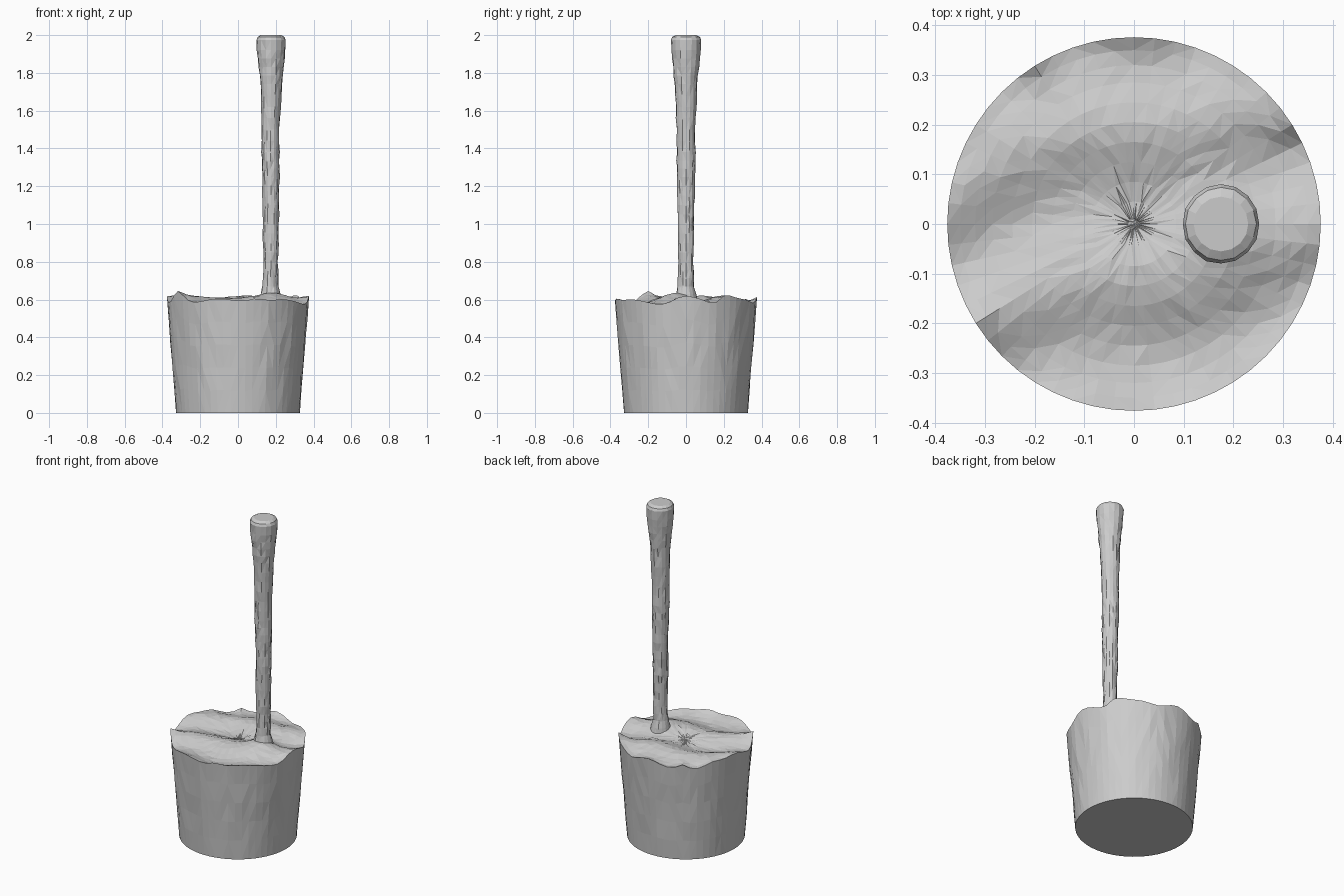
import bpy, bmesh, math, random

if "Cube" in bpy.data.objects:
    bpy.data.objects.remove(bpy.data.objects["Cube"])

random.seed(4)


def loft(name, rings):
    """Skin a list of equal-length point rings, capped at both ends, as flat triangles."""
    bm = bmesh.new()
    loops = [[bm.verts.new(p) for p in ring] for ring in rings]
    n = len(loops[0])
    for a, b in zip(loops, loops[1:]):
        for i in range(n):
            j = (i + 1) % n
            bm.faces.new((a[i], a[j], b[j], b[i]))
    bm.faces.new(loops[0][::-1])
    bm.faces.new(loops[-1])
    bmesh.ops.triangulate(bm, faces=bm.faces[:])
    bmesh.ops.recalc_face_normals(bm, faces=bm.faces[:])
    mesh = bpy.data.meshes.new(name)
    bm.to_mesh(mesh)
    bm.free()
    obj = bpy.data.objects.new(name, mesh)
    bpy.context.collection.objects.link(obj)
    return obj


# Small ragged peaks on the rim: angle in degrees, height, width in degrees
PEAKS = [(122, 0.03, 6), (148, 0.02, 9), (33, 0.035, 7), (212, 0.03, 7),
         (285, 0.02, 8), (355, 0.02, 9), (90, 0.025, 12), (60, 0.015, 8)]


def surface(x, y):
    """Height of the rough filling inside the pot."""
    r, a = math.hypot(x, y), math.degrees(math.atan2(y, x)) % 360
    across = y - 0.35 * x + 0.04 * math.sin(9 * x)
    z = 0.597 + 0.017 * math.cos(across * 21 + 2.2) + 0.006 * math.sin(14 * x + 5 * y)
    z -= 0.02 * math.exp(-((x - 0.1) ** 2 + (y + 0.37) ** 2) / 0.02)
    edge = max(0, (r - 0.24) / 0.135) ** 3
    for ang, height, width in PEAKS:
        d = (a - ang + 180) % 360 - 180
        z += edge * height * math.exp(-(d / width) ** 2)
    # Mound around the foot of the handle
    z += 0.035 * math.exp(-((x - 0.17) ** 2 + y ** 2) / 0.006)
    return min(z, 0.645)


# Pot: tapered wall closed by the rough filling
N = 56
angles = [2 * math.pi * i / N for i in range(N)]
rings = []
for t in (0, 0.2, 0.4, 0.6, 0.8, 1):
    ring = []
    for a in angles:
        c, s = math.cos(a), math.sin(a)
        z = t * surface(0.375 * c, 0.375 * s)
        r = 0.328 + 0.048 * t
        if 0 < t < 1:
            r += random.uniform(-0.003, 0.002)
        ring.append((r * c, r * s, z))
    rings.append(ring)
for r in (0.35, 0.32, 0.285, 0.245, 0.205, 0.165, 0.125, 0.085, 0.045, 0.012):
    ring = []
    for a in angles:
        x, y = r * math.cos(a), r * math.sin(a)
        ring.append((x, y, surface(x, y) + random.uniform(-0.002, 0.002)))
    rings.append(ring)
loft("pot", rings)

# Handle: slim rough stick widening to a blunt end; z, radius, centre x
PROFILE = [(0.58, 0.06, 0.172), (0.63, 0.052, 0.172), (0.67, 0.041, 0.172),
           (0.80, 0.038, 0.174), (0.95, 0.042, 0.174), (1.10, 0.043, 0.175),
           (1.25, 0.046, 0.174), (1.38, 0.048, 0.172), (1.50, 0.047, 0.172),
           (1.62, 0.052, 0.175), (1.74, 0.057, 0.176), (1.83, 0.066, 0.176),
           (1.92, 0.074, 0.175), (1.975, 0.077, 0.175), (1.99, 0.071, 0.175),
           (2.0, 0.055, 0.175)]
M = 16
rings = []
for (z0, r0, x0), (z1, r1, x1) in zip(PROFILE, PROFILE[1:]):
    steps = max(1, round((z1 - z0) / 0.05))
    for k in range(steps):
        f = k / steps
        z, r, cx = z0 + (z1 - z0) * f, r0 + (r1 - r0) * f, x0 + (x1 - x0) * f
        rough = 0.003 if z < 1.95 else 0.001
        ring = []
        for i in range(M):
            a = 2 * math.pi * i / M
            rr = r + random.uniform(-rough, rough)
            ring.append((cx + rr * math.cos(a), rr * 1.04 * math.sin(a), z))
        rings.append(ring)
z, r, cx = PROFILE[-1]
rings.append([(cx + r * math.cos(2 * math.pi * i / M), r * math.sin(2 * math.pi * i / M), z)
              for i in range(M)])
loft("handle", rings)
